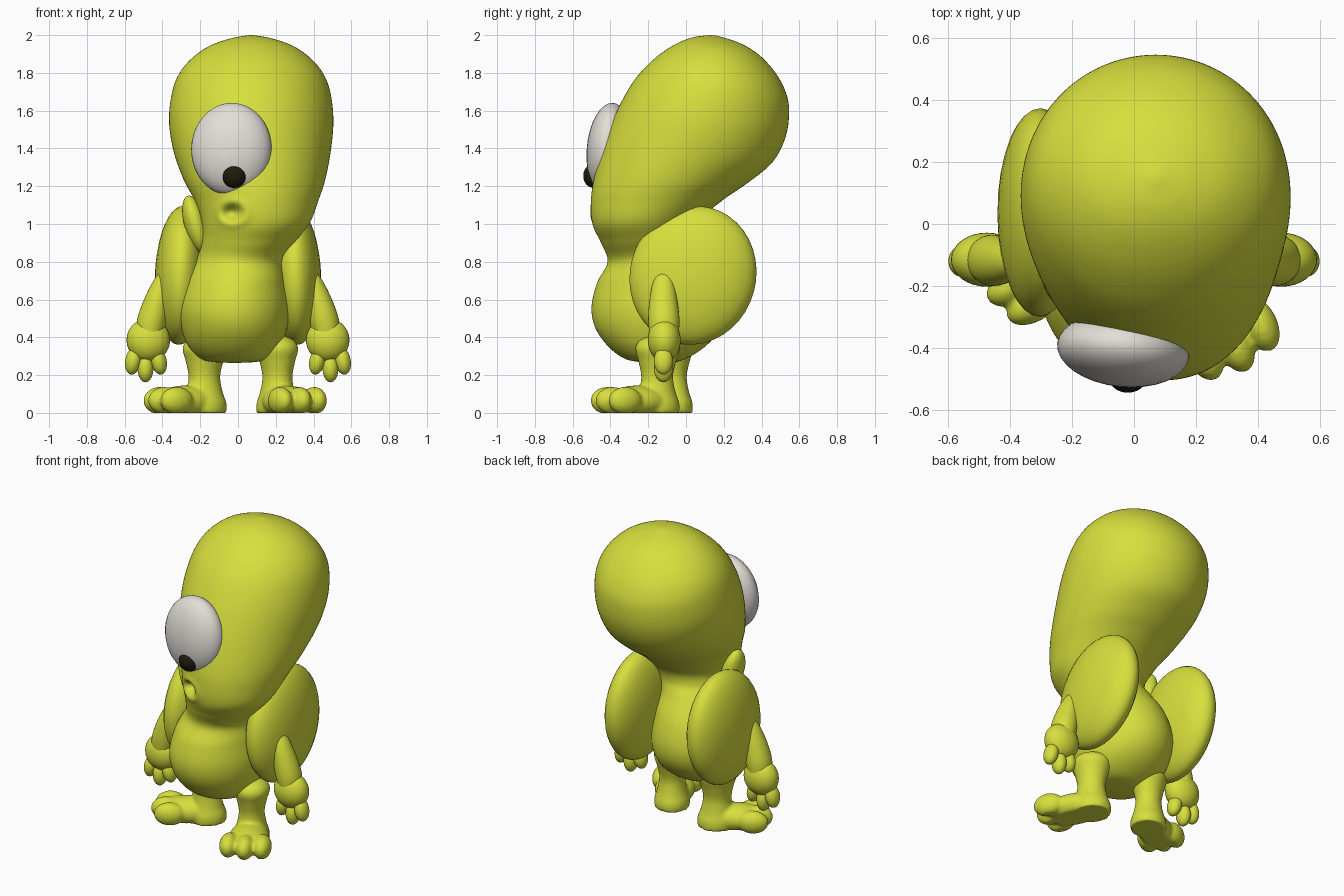
import bpy, bmesh, math
from mathutils import Matrix

cube = bpy.data.objects.get("Cube")
if cube:
    bpy.data.objects.remove(cube, do_unlink=True)


def material(name, rgb):
    mat = bpy.data.materials.new(name)
    mat.use_nodes = True
    mat.diffuse_color = (*rgb, 1)
    mat.node_tree.nodes["Principled BSDF"].inputs["Base Color"].default_value = (*rgb, 1)
    return mat


GREEN = material("lime_skin", (0.68, 0.74, 0.046))
WHITE = material("eye_white", (0.76, 0.73, 0.68))
BLACK = material("pupil_black", (0.012, 0.011, 0.004))


def finish(bm, name, mat):
    bmesh.ops.recalc_face_normals(bm, faces=bm.faces)
    for face in bm.faces:
        face.smooth = True
    mesh = bpy.data.meshes.new(name)
    bm.to_mesh(mesh)
    bm.free()
    mesh.materials.append(mat)
    obj = bpy.data.objects.new(name, mesh)
    bpy.context.collection.objects.link(obj)
    return obj


def ellipsoid(bm, centre, radii, tilt=0, yaw=0, side=0):
    """Add an ellipsoid rotated about x (tilt), y (side) and z (yaw), in degrees."""
    rot = (Matrix.Rotation(math.radians(yaw), 4, 'Z')
           @ Matrix.Rotation(math.radians(side), 4, 'Y')
           @ Matrix.Rotation(math.radians(tilt), 4, 'X'))
    mat = Matrix.Translation(centre) @ rot @ Matrix.Diagonal((*radii, 1))
    bmesh.ops.create_uvsphere(bm, u_segments=32, v_segments=20, radius=1, matrix=mat)


def spline(rows, steps):
    """Smoothly interpolate rows of numbers."""
    out = []
    for i in range(len(rows) - 1):
        a, b, c, d = (rows[min(max(i + k, 0), len(rows) - 1)] for k in (-1, 0, 1, 2))
        for s in range(steps):
            t = s / steps
            out.append([q + 0.5 * t * (r - p + t * (2 * p - 5 * q + 4 * r - u + t * (3 * (q - r) + u - p)))
                        for p, q, r, u in zip(a, b, c, d)])
    return out + [rows[-1]]


def loft(bm, rows, steps=6, segments=48):
    """Rows hold front y, front z, back y, back z, centre x, half width."""
    rings = []
    for yf, zf, yb, zb, xc, hw in spline(rows, steps):
        ring = []
        for k in range(segments):
            a = math.tau * k / segments
            f = (1 - math.cos(a)) / 2
            ring.append(bm.verts.new((xc + hw * math.sin(a), yf + (yb - yf) * f, zf + (zb - zf) * f)))
        rings.append(ring)
    for low, high in zip(rings, rings[1:]):
        for k in range(segments):
            n = (k + 1) % segments
            bm.faces.new((low[k], low[n], high[n], high[k]))
    bm.faces.new(rings[0])
    bm.faces.new(rings[-1])


# Head and belly: one continuous skin, leaning back at the top
bm = bmesh.new()
loft(bm, [
    (-.21, .265, -.15, .265, -.02, .03),
    (-.32, .285, -.03, .275, -.02, .16),
    (-.41, .35, .10, .35, -.02, .24),
    (-.48, .45, .18, .45, -.02, .28),
    (-.50, .56, .20, .57, -.02, .292),
    (-.47, .69, .16, .72, -.01, .265),
    (-.415, .80, .08, .85, .015, .23),
    (-.45, .90, .04, .93, .06, .25),
    (-.495, 1.0, .07, 1.02, .095, .287),
    (-.503, 1.12, .20, 1.13, .098, .328),
    (-.485, 1.25, .33, 1.22, .087, .375),
    (-.43, 1.44, .46, 1.33, .075, .416),
    (-.36, 1.61, .53, 1.47, .07, .435),
    (-.285, 1.745, .545, 1.62, .07, .422),
    (-.21, 1.835, .515, 1.73, .07, .388),
    (-.13, 1.905, .455, 1.825, .07, .325),
    (-.04, 1.96, .375, 1.905, .07, .235),
    (.045, 1.99, .28, 1.96, .07, .125),
    (.13, 2.0, .16, 1.998, .07, .015)], steps=9, segments=112)
# Mouth: a dimple with a raised lip
for v in bm.verts:
    if v.co.y < -0.25:
        r = math.hypot((v.co.x + 0.03) / 1.2, v.co.z - 1.06)
        v.co.y += 0.06 * math.exp(-(r / 0.037) ** 2) - 0.011 * math.exp(-((r - 0.06) / 0.022) ** 2)
finish(bm, "head_and_belly", GREEN)

# Small flap of skin rising over the right shoulder
bm = bmesh.new()
ellipsoid(bm, (-.225, -.17, 1.0), (.06, .09, .155), side=-15)
finish(bm, "right_shoulder_flap", GREEN)

# Eye and pupil
bm = bmesh.new()
ellipsoid(bm, (-.035, -.407, 1.396), (.214, .117, .246), tilt=-5, yaw=-6)
finish(bm, "eye", WHITE)
bm = bmesh.new()
ellipsoid(bm, (-.02, -.488, 1.255), (.064, .056, .064))
finish(bm, "pupil", BLACK)

for label, s in (("left", 1), ("right", -1)):
    # Broad flat shoulder disc
    bm = bmesh.new()
    ellipsoid(bm, (s * .303, .037, .728), (.137, .334, .37), tilt=-15, side=-s * 2)
    finish(bm, label + "_shoulder_disc", GREEN)

    # Arm widening towards the wrist
    bm = bmesh.new()
    loft(bm, [
        (-.125, .76, -.105, .76, s * .38, .01),
        (-.165, .72, -.07, .72, s * .39, .045),
        (-.19, .62, -.05, .62, s * .423, .066),
        (-.20, .50, -.035, .50, s * .453, .08),
        (-.19, .40, -.04, .40, s * .47, .07)], segments=32)
    finish(bm, label + "_arm", GREEN)

    # Hand with three stubby fingers
    bm = bmesh.new()
    ellipsoid(bm, (s * .475, -.115, .385), (.115, .087, .115))
    for x, z, lean in ((.555, .275, -10), (.49, .235, 0), (.42, .275, 12)):
        ellipsoid(bm, (s * x, -.12, z), (.042, .05, .073), side=s * lean)
    finish(bm, label + "_hand", GREEN)

# Legs: ankle, foot and three toes fused together, each turned outwards
for label, x, y, yaw, reach, spread in (("left", .212, -.16, 26, .255, .102),
                                        ("right", -.185, -.08, -60, .235, .085)):
    bm = bmesh.new()
    column = ((.41, .03), (.385, .085), (.34, .11), (.27, .092), (.19, .078), (.11, .09), (.05, .107), (0, .107))
    loft(bm, [(-r, z, r * 1.2, z, 0, r) for z, r in column], segments=32)
    ellipsoid(bm, (0, -.11, .06), (spread + .02, .18, .085))
    for side, back in ((-spread, .02), (0, 0), (spread, .025)):
        ellipsoid(bm, (side, back - reach, .065), (.057, .095, .073))
    for v in bm.verts:
        v.co.z = max(v.co.z, 0)
    bm.transform(Matrix.Translation((x, y, 0)) @ Matrix.Rotation(math.radians(yaw), 4, 'Z'))
    leg = finish(bm, label + "_leg_and_foot", GREEN)
    fuse = leg.modifiers.new("fuse", 'REMESH')
    fuse.mode = 'VOXEL'
    fuse.voxel_size = 0.011
    fuse.use_smooth_shade = True
    soften = leg.modifiers.new("soften", 'SMOOTH')
    soften.factor = 0.5
    soften.iterations = 4
